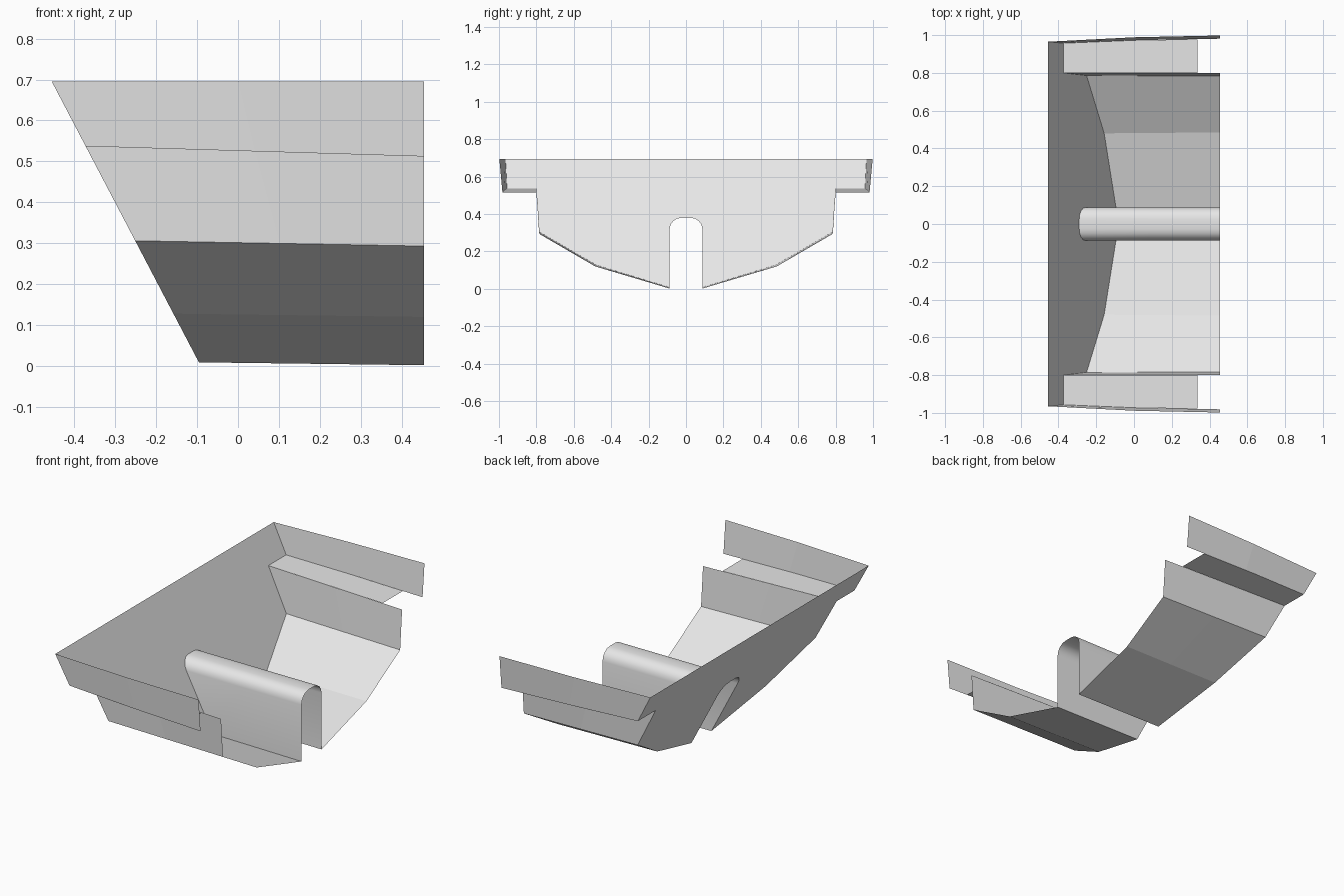
import bpy, math

old = bpy.data.objects.get("Cube")
if old:
    bpy.data.objects.remove(old)

grey = bpy.data.materials.new("light_grey")
grey.use_nodes = True
colour = (0.8, 0.8, 0.8, 1)
grey.diffuse_color = colour
grey.node_tree.nodes["Principled BSDF"].inputs["Base Color"].default_value = colour

END = 0.455
TOP = 0.695
SLOT = 0.088


def slant(z):
    """x of the raked transom plane at height z"""
    return -END + (TOP - z) * 0.524


def build(name, verts, faces, mirror=True):
    mesh = bpy.data.meshes.new(name)
    mesh.from_pydata(verts, [], faces)
    mesh.materials.append(grey)
    obj = bpy.data.objects.new(name, mesh)
    bpy.context.collection.objects.link(obj)
    if mirror:
        mod = obj.modifiers.new("mirror", 'MIRROR')
        mod.use_axis = (False, True, False)
        mod.use_clip = True
    return obj


def strip(name, profile, end=END):
    """Sheet from the transom to the open end; profile rows are (y, z, y_end, z_end, bulge)"""
    verts = []
    for y0, z0, y1, z1, bulge in profile:
        x0 = slant(z0)
        for t in (0, 0.5, 1):
            b = bulge if t == 0.5 else 0
            verts.append((x0 + (end - x0) * t, y0 + (y1 - y0) * t + b, z0 + (z1 - z0) * t))
    faces = [(3 * i + j, 3 * i + j + 1, 3 * i + j + 4, 3 * i + j + 3)
             for i in range(len(profile) - 1) for j in range(2)]
    return build(name, verts, faces)


# Profile corners shared by the parts
rim = (0.965, TOP, 0.998, TOP, 0.007)
wall_foot = (0.957, 0.537, 0.981, 0.512, 0.005)
shelf_foot = (0.957, 0.537, 0.978, 0.516, 0.005)
shelf_inner = (0.8, 0.537, 0.8, 0.516, 0)
inner_top = (0.8, 0.537, 0.8, 0.512, 0)
chine = (0.786, 0.306, 0.783, 0.293, 0)
bilge = (0.48, 0.128, 0.485, 0.12, 0)
keel = (SLOT, 0.009, SLOT, 0.002, 0)

# Outer walls, shelves, inner walls and bottom panels
strip("side_wall", [rim, wall_foot])
strip("side_shelf", [shelf_foot, shelf_inner], end=0.335)
strip("inner_wall", [inner_top, chine])
strip("bottom_panel", [chine, bilge, keel])

# Keel tunnel with rounded upper corners
R = 0.062
arch = [(SLOT - R + R * math.cos(a), 0.38 - R + R * math.sin(a))
        for a in (math.pi / 2 * k / 4 for k in range(5))]
tunnel = [keel] + [(y, z, y, z, 0) for y, z in arch] + [(0, 0.38, 0, 0.38, 0)]
strip("keel_tunnel", tunnel)

# Raked transom with the tunnel opening
half = [p[:2] for p in (rim, wall_foot, inner_top, chine, bilge, keel)] + arch
outline = half + [(-y, z) for y, z in reversed(half)]
build("transom", [(slant(z), y, z) for y, z in outline],
      [tuple(range(len(outline)))], mirror=False)

# Smooth the tunnel curve only
bpy.ops.object.select_all(action='DESELECT')
tunnel_obj = bpy.data.objects["keel_tunnel"]
tunnel_obj.select_set(True)
bpy.context.view_layer.objects.active = tunnel_obj
bpy.ops.object.shade_smooth_by_angle(angle=math.radians(30))
